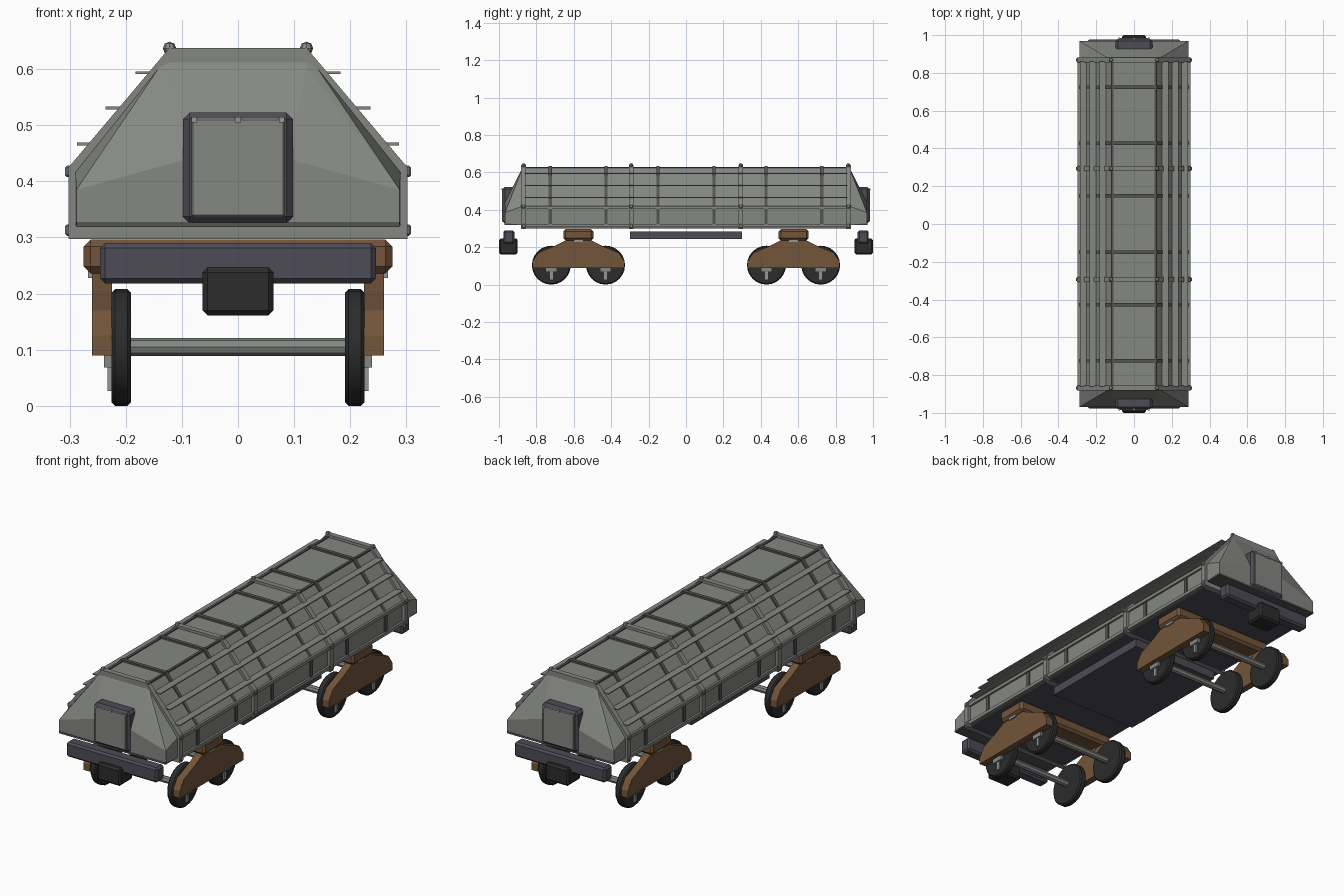
import bpy, bmesh, math
from mathutils import Vector

if "Cube" in bpy.data.objects:
    bpy.data.objects.remove(bpy.data.objects["Cube"])


def mat(name, c):
    m = bpy.data.materials.new(name)
    m.diffuse_color = (*c, 1)
    m.use_nodes = True
    m.node_tree.nodes["Principled BSDF"].inputs["Base Color"].default_value = m.diffuse_color
    return m


GREY = mat("body grey", (0.235, 0.245, 0.225))
LIGHT = mat("light steel", (0.30, 0.31, 0.29))
STRAP = mat("strap grey", (0.085, 0.088, 0.085))
SLATE = mat("slate", (0.075, 0.07, 0.09))
BLACK = mat("black iron", (0.025, 0.025, 0.025))
BROWN = mat("rust brown", (0.17, 0.09, 0.042))


def finish(name, bm, m, bevel=0.0, smooth=False):
    bmesh.ops.recalc_face_normals(bm, faces=bm.faces)
    me = bpy.data.meshes.new(name)
    bm.to_mesh(me)
    bm.free()
    me.materials.append(m)
    ob = bpy.data.objects.new(name, me)
    bpy.context.collection.objects.link(ob)
    if bevel:
        b = ob.modifiers.new("bevel", 'BEVEL')
        b.width, b.segments = bevel, 1
    if smooth:
        bpy.context.view_layer.objects.active = ob
        ob.select_set(True)
        bpy.ops.object.shade_smooth_by_angle(angle=math.radians(30))
        ob.select_set(False)
    return ob


def box(name, x, y, z, m, bevel=0.0):
    bm = bmesh.new()
    bmesh.ops.create_cube(bm, size=1)
    for v in bm.verts:
        v.co = [(a + b) / 2 + c * (b - a) for (a, b), c in zip((x, y, z), v.co)]
    return finish(name, bm, m, bevel)


def prism(name, pts, axis, lo, hi, m, bevel=0.0):
    """Extrude a 2D outline along axis 'x' (points are y, z) or 'y' (points are x, z)."""
    bm = bmesh.new()
    place = (lambda p, t: (t, p[0], p[1])) if axis == 'x' else (lambda p, t: (p[0], t, p[1]))
    face = bm.faces.new([bm.verts.new(place(p, lo)) for p in pts])
    ext = bmesh.ops.extrude_face_region(bm, geom=[face])
    for v in ext["geom"]:
        if isinstance(v, bmesh.types.BMVert):
            v.co["xyz".index(axis)] = hi
    return finish(name, bm, m, bevel)


def cylinder_x(name, r, x0, x1, y, z, m, n, bevel=0.0):
    bm = bmesh.new()
    bmesh.ops.create_cone(bm, cap_ends=True, segments=n, radius1=r, radius2=r, depth=x1 - x0)
    for v in bm.verts:
        v.co = Vector(((x0 + x1) / 2 + v.co.z, y + v.co.x, z + v.co.y))
    return finish(name, bm, m, bevel, True)


def hexagon(w, low, mid, tw, top):
    return [(-w, low), (w, low), (w, mid), (tw, top), (-tw, top), (-w, mid)]


# Hull and dark underframe
prism("hull", hexagon(0.288, 0.305, 0.42, 0.118, 0.625), 'y', -0.87, 0.87, GREY)
box("underframe", (-0.28, 0.28), (-0.87, 0.87), (0.299, 0.306), SLATE)

# Collars with bolts
for y in (-0.868, -0.293, 0.293, 0.868):
    prism("collar", hexagon(0.302, 0.297, 0.425, 0.122, 0.638), 'y', y - 0.013, y + 0.013, GREY)
    for s in (-1, 1):
        bm = bmesh.new()
        bmesh.ops.create_uvsphere(bm, u_segments=8, v_segments=4, radius=0.012)
        bmesh.ops.translate(bm, verts=bm.verts, vec=(s * 0.122, y, 0.637))
        finish("collar_top_bolt", bm, GREY)
        for z in (0.313, 0.418):
            xs = sorted((s * 0.295, s * 0.308))
            box("collar_side_bolt", xs, (y - 0.009, y + 0.009), (z - 0.01, z + 0.01), GREY, 0.003)

# Dark straps over the roof and down the sides
for y in (-0.725, -0.428, -0.15, 0.15, 0.428, 0.725):
    prism("strap", hexagon(0.293, 0.318, 0.415, 0.121, 0.634), 'y', y - 0.009, y + 0.009, STRAP)

# Lengthwise rails, ledges and roof seams
for s in (-1, 1):
    for x, z in ((0.282, 0.467), (0.231, 0.531), (0.178, 0.594)):
        xs = sorted((s * (x - 0.03), s * (x + 0.005)))
        box("side_rail", xs, (-0.86, 0.86), (z - 0.003, z + 0.002), GREY)
    for z in (0.316, 0.413):
        xs = sorted((s * 0.28, s * 0.298))
        box("side_ledge", xs, (-0.86, 0.86), (z - 0.008, z + 0.008), GREY)
    xs = sorted((s * 0.108, s * 0.12))
    box("roof_seam", xs, (-0.86, 0.86), (0.615, 0.63), STRAP)

for e in (-1, 1):
    def ys(a, b):
        return sorted((e * a, e * b))

    # Tapered end cap
    bm = bmesh.new()
    for s in (-1, 1):
        for x, y, z in ((0.29, 0.87, 0.32), (0.29, 0.87, 0.42), (0.122, 0.87, 0.63),
                        (0.122, 0.885, 0.605), (0.288, 0.968, 0.328),
                        (0.288, 0.968, 0.385), (0.09, 0.968, 0.44)):
            bm.verts.new((s * x, e * y, z))
    bmesh.ops.convex_hull(bm, input=bm.verts)
    finish("end_cap", bm, GREY)
    box("end_cap_sill", (-0.288, 0.288), ys(0.87, 0.97), (0.319, 0.328), STRAP)

    # End hatch
    box("hatch_frame", (-0.098, 0.098), ys(0.89, 0.98), (0.325, 0.523), SLATE, 0.012)
    box("hatch_panel", (-0.083, 0.083), ys(0.95, 0.984), (0.337, 0.512), GREY, 0.003)
    for x in (-0.078, 0, 0.078):
        box("hatch_hinge", (x - 0.005, x + 0.005), ys(0.97, 0.987), (0.505, 0.515), LIGHT)

    # Buffer beam and coupler
    box("buffer_beam", (-0.246, 0.246), ys(0.918, 0.977), (0.218, 0.29), SLATE, 0.009)
    box("coupler", (-0.063, 0.063), ys(0.9, 1.0), (0.161, 0.247), BLACK, 0.009)

    # Bogie
    c = e * 0.575
    box("bolster", (-0.275, 0.275), (c - 0.08, c + 0.08), (0.236, 0.296), BROWN, 0.012)
    half = [(0.245, 0.09), (0.245, 0.125), (0.215, 0.17), (0.13, 0.205), (0.07, 0.236)]
    outline = [(c + y, z) for y, z in half] + [(c - y, z) for y, z in reversed(half)]
    for s in (-1, 1):
        prism("bogie_frame", outline, 'x', *sorted((s * 0.225, s * 0.26)), BROWN)
        box("bogie_post", sorted((s * 0.222, s * 0.267)), (c - 0.025, c + 0.025), (0.228, 0.25), LIGHT)
    for w in (-0.145, 0.145):
        y = c + w
        cylinder_x("axle", 0.016, -0.22, 0.22, y, 0.105, GREY, 8)
        for s in (-1, 1):
            cylinder_x("wheel", 0.104, *sorted((s * 0.191, s * 0.225)), y, 0.104, BLACK, 24, 0.006)
            box("axle_box", sorted((s * 0.222, s * 0.233)), (y - 0.008, y + 0.008), (0.026, 0.09), LIGHT)
            box("axle_box_cap", sorted((s * 0.212, s * 0.239)), (y - 0.03, y + 0.03), (0.068, 0.09), GREY)

# Belly tray
box("belly_tray", (-0.24, 0.24), (-0.3, 0.3), (0.243, 0.284), SLATE)
